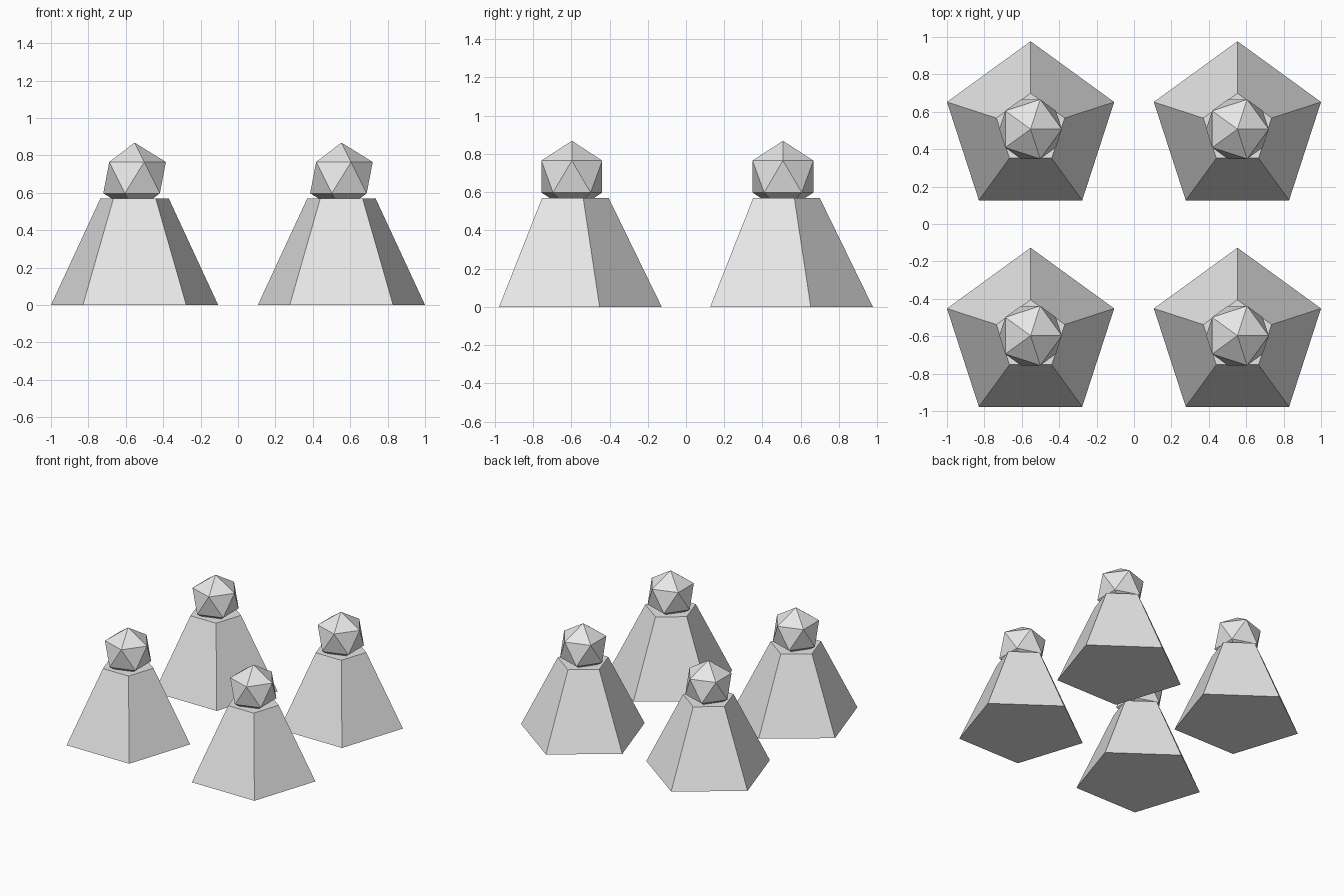
import bpy

# Remove only the default cube
default = bpy.data.objects.get("Cube")
if default:
    bpy.data.objects.remove(default, do_unlink=True)

# Single pale grey material
GREY = (0.8, 0.8, 0.8, 1.0)
grey = bpy.data.materials.new("pale grey")
grey.use_nodes = True
grey.diffuse_color = GREY
grey.node_tree.nodes["Principled BSDF"].inputs["Base Color"].default_value = GREY

HEIGHT = 0.57
HEAD_RADIUS = 0.187
HEAD_Z = 0.681


def finish(name):
    obj = bpy.context.object
    obj.name = name
    obj.data.materials.clear()
    obj.data.materials.append(grey)
    bpy.ops.object.shade_flat()


def build_pawn(x, y, label):
    # Five-sided tapered body, one corner towards the back
    bpy.ops.mesh.primitive_cone_add(vertices=5, radius1=0.47, radius2=0.192,
                                    depth=HEIGHT, location=(x, y, HEIGHT / 2))
    finish(label + "_body")
    # Twenty-sided head sunk into the body
    bpy.ops.mesh.primitive_ico_sphere_add(subdivisions=1, radius=HEAD_RADIUS,
                                          location=(x, y, HEAD_Z))
    finish(label + "_head")


# Two by two arrangement
for side, x in (("right", -0.553), ("left", 0.553)):
    for depth, y in (("front", -0.597), ("back", 0.507)):
        build_pawn(x, y, depth + "_" + side)
